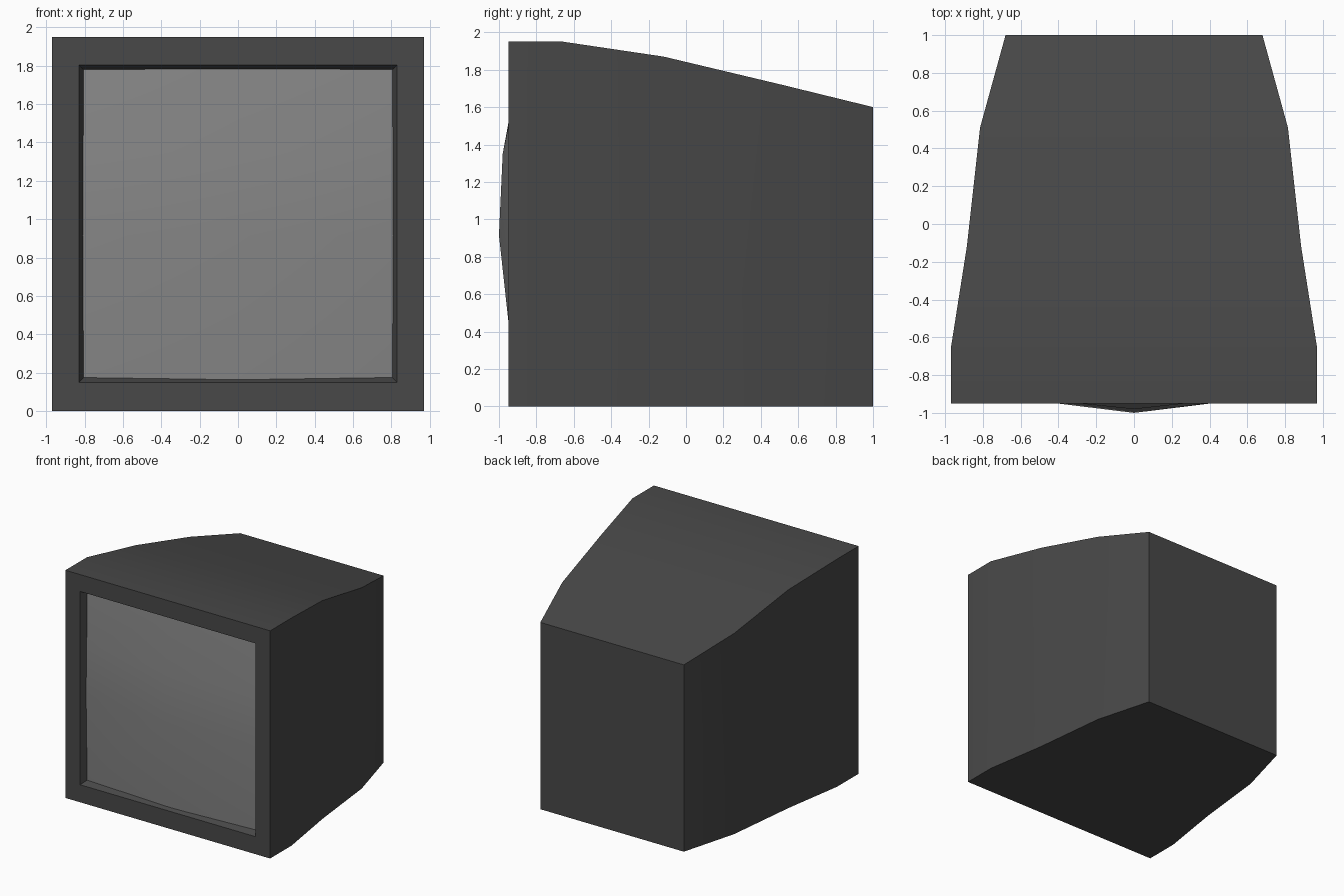
import bpy, math

if "Cube" in bpy.data.objects:
    bpy.data.objects.remove(bpy.data.objects["Cube"])


def material(name, grey):
    mat = bpy.data.materials.new(name)
    mat.diffuse_color = (grey, grey, grey, 1)
    mat.use_nodes = True
    mat.node_tree.nodes["Principled BSDF"].inputs["Base Color"].default_value = mat.diffuse_color
    return mat


def build(name, verts, faces, mat):
    mesh = bpy.data.meshes.new(name)
    mesh.from_pydata(verts, [], faces)
    mesh.update()
    mesh.materials.append(mat)
    ob = bpy.data.objects.new(name, mesh)
    bpy.context.collection.objects.link(ob)
    bpy.ops.object.select_all(action='DESELECT')
    ob.select_set(True)
    bpy.context.view_layer.objects.active = ob
    bpy.ops.object.shade_smooth_by_angle(angle=math.radians(30))
    return ob


def ring(hw, y, z0, z1):
    return [(-hw, y, z0), (hw, y, z0), (hw, y, z1), (-hw, y, z1)]


casing_mat = material("dark_casing", 0.065)
screen_mat = material("grey_screen", 0.24)

# Casing: screen recess, front frame, then rectangular sections tapering to the back
sections = [
    (0.805, -0.89, 0.175, 1.78),
    (0.83, -0.95, 0.15, 1.805),
    (0.97, -0.95, 0, 1.95),
    (0.97, -0.66, 0, 1.95),
    (0.885, -0.12, 0, 1.87),
    (0.815, 0.51, 0, 1.72),
    (0.68, 1.0, 0, 1.60),
]
verts, faces = [], []
for s in sections:
    verts += ring(*s)
for k in range(len(sections) - 1):
    for i in range(4):
        j = (i + 1) % 4
        faces.append((4 * k + i, 4 * k + j, 4 * k + 4 + j, 4 * k + 4 + i))
n = len(verts)
faces.append((n - 4, n - 3, n - 2, n - 1))
# consistent outward winding
faces = [f[::-1] for f in faces[:-1]] + [faces[-1][::-1]]
build("monitor_casing", verts, faces, casing_mat)

# Screen: shallow bulging glass, rows of (z, side y, centre y)
rows = [(0.165, -0.89, -0.918), (0.915, -0.90, -1.0),
        (1.35, -0.895, -0.98), (1.785, -0.89, -0.90)]
verts, faces = [], []
for z, side, mid in rows:
    verts += [(-0.812, side, z), (0, mid, z), (0.812, side, z)]
for r in range(len(rows) - 1):
    for c in range(2):
        a = 3 * r + c
        faces.append((a, a + 1, a + 4, a + 3))
build("screen", verts, faces, screen_mat)
